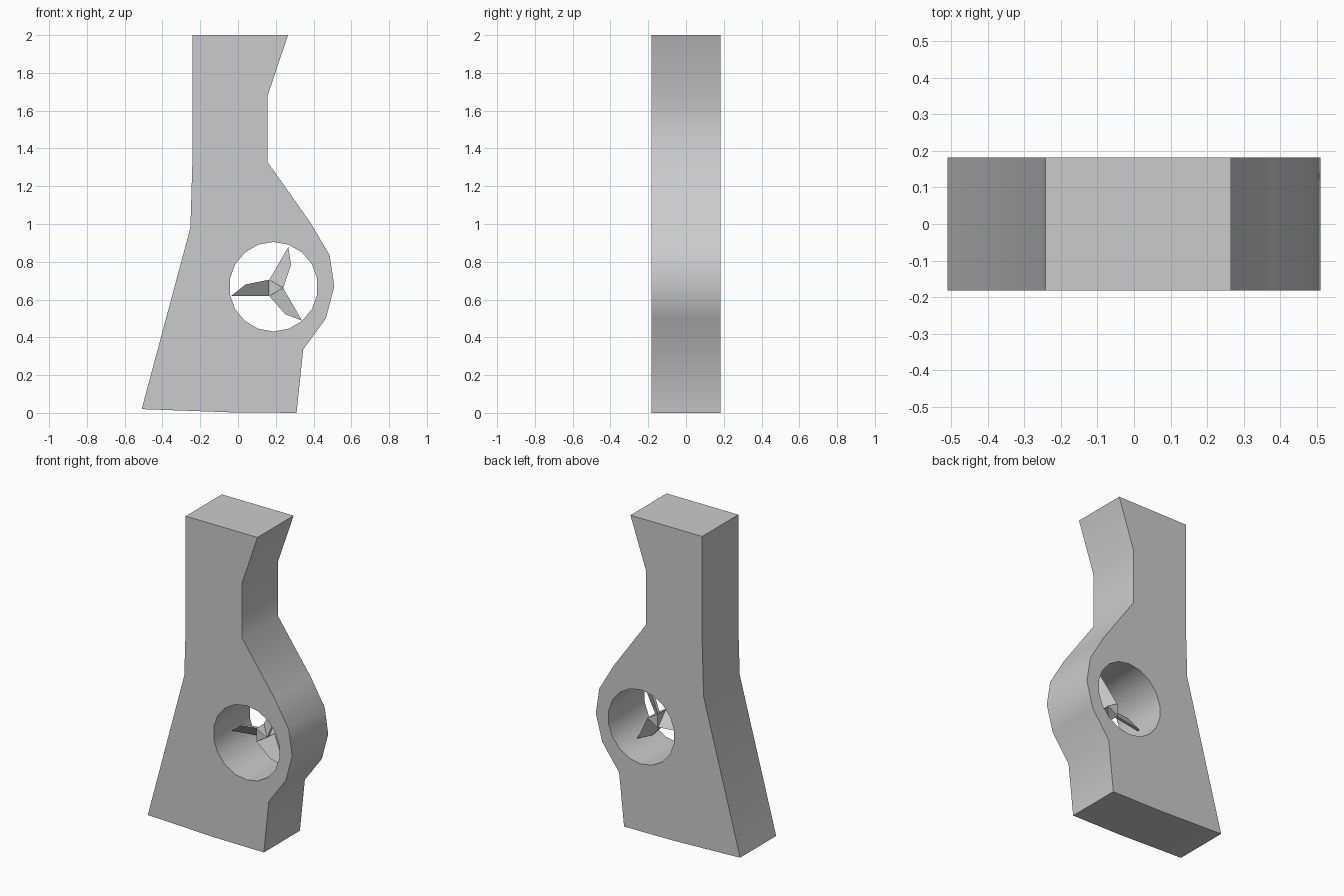
import bpy, bmesh, math
from mathutils import Vector, Matrix

if "Cube" in bpy.data.objects:
    bpy.data.objects.remove(bpy.data.objects["Cube"])

DEPTH = 0.182
CX, CZ = 0.188, 0.668


def add_mesh(name, bm):
    bmesh.ops.recalc_face_normals(bm, faces=bm.faces)
    mesh = bpy.data.meshes.new(name)
    bm.to_mesh(mesh)
    bm.free()
    obj = bpy.data.objects.new(name, mesh)
    bpy.context.collection.objects.link(obj)
    return obj


def prism(name, corners, thickness):
    """Solid from a loop of (x, y, z) points, thickened along y."""
    bm = bmesh.new()
    half = Vector((0, thickness / 2, 0))
    front = [bm.verts.new(Vector(c) - half) for c in corners]
    back = [bm.verts.new(Vector(c) + half) for c in corners]
    bm.faces.new(front)
    bm.faces.new(back[::-1])
    n = len(corners)
    for i in range(n):
        j = (i + 1) % n
        bm.faces.new((front[i], back[i], back[j], front[j]))
    return add_mesh(name, bm)


# Body: outline with a round hole, extruded along y
outline = [(-0.51, 0.02), (-0.04, 0.003), (0.31, 0.0), (0.345, 0.335),
           (0.465, 0.5), (0.51, 0.67), (0.485, 0.835), (0.385, 1.005),
           (0.155, 1.33), (0.155, 1.675), (0.265, 2.0), (-0.242, 2.0),
           (-0.242, 1.31), (-0.252, 0.98)]
hole = [(CX + 0.235 * math.cos(math.tau * i / 18 + math.pi / 2),
         CZ + 0.237 * math.sin(math.tau * i / 18 + math.pi / 2)) for i in range(18)]

curve = bpy.data.curves.new("body", 'CURVE')
curve.dimensions = '2D'
curve.fill_mode = 'BOTH'
curve.extrude = DEPTH
for loop in (outline, hole):
    spline = curve.splines.new('POLY')
    spline.points.add(len(loop) - 1)
    for p, (x, z) in zip(spline.points, loop):
        p.co = (x, z, 0, 1)
    spline.use_cyclic_u = True
body = bpy.data.objects.new("body", curve)
bpy.context.collection.objects.link(body)
body.rotation_euler.x = math.pi / 2
bpy.context.view_layer.objects.active = body
body.select_set(True)
bpy.ops.object.convert(target='MESH')
bpy.ops.object.shade_smooth_by_angle(angle=math.radians(40))

# Rotor hub: three-sided prism in the middle of the hole
hub_centre = Vector((0.19, 0, 0.662))
hub = [hub_centre + Vector((0.049 * math.cos(a), 0, 0.049 * math.sin(a)))
       for a in (0, math.tau / 3, 2 * math.tau / 3)]
prism("rotor_hub", hub, 0.1)

# Rotor blades: one pitched blade repeated three times
blade = [(0.165, -0.04, 0.705), (0.04, -0.02, 0.68),
         (-0.035, 0.0, 0.62), (0.165, 0.035, 0.62)]
for i in range(3):
    turn = Matrix.Rotation(i * math.tau / 3, 3, 'Y')
    corners = [hub_centre + turn @ (Vector(c) - hub_centre) for c in blade]
    prism(f"rotor_blade_{i + 1}", corners, 0.02)
